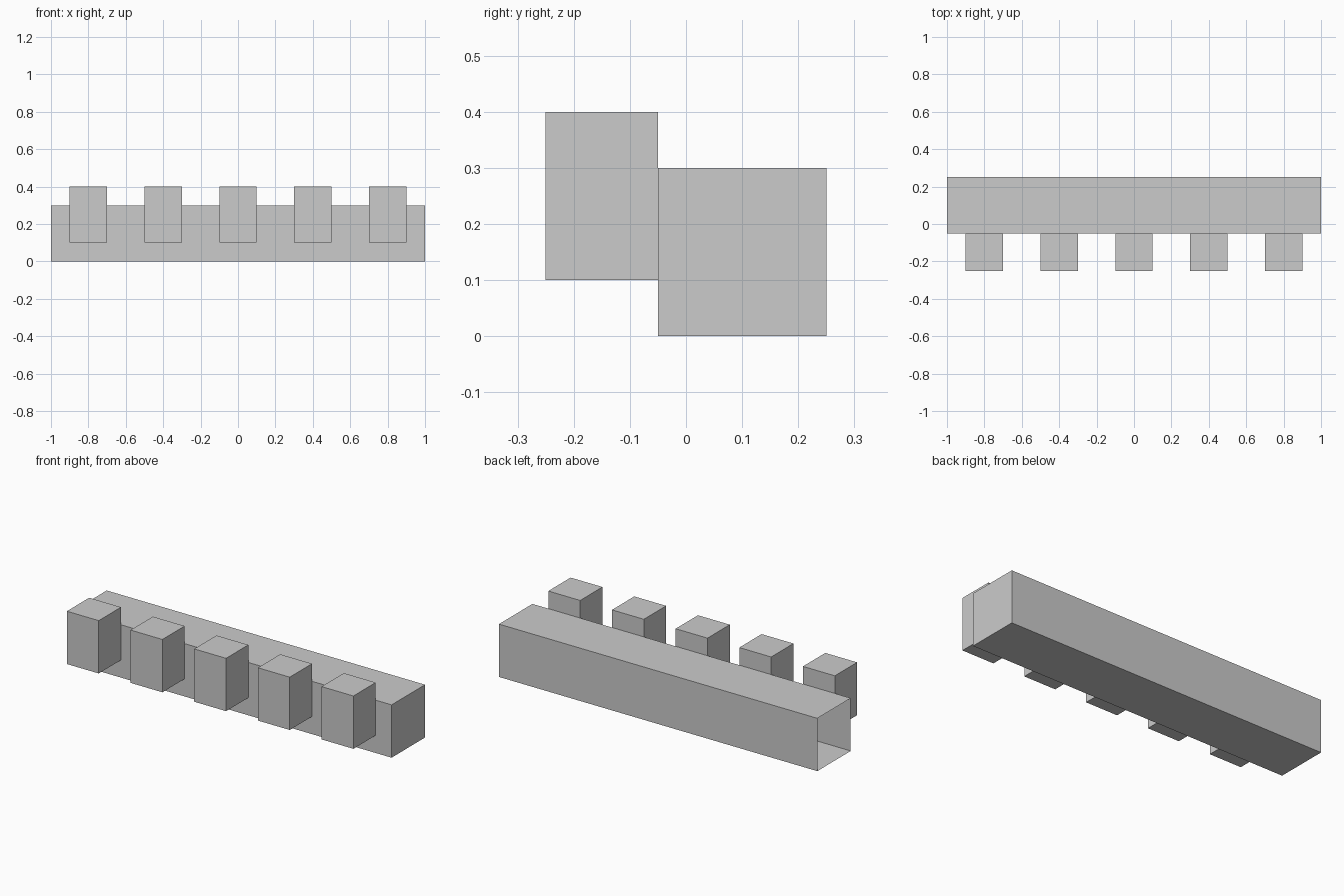
import bpy, bmesh
from mathutils import Vector

if "Cube" in bpy.data.objects:
    bpy.data.objects.remove(bpy.data.objects["Cube"])


def box(name, lo, hi, open_left=False):
    lo, hi = Vector(lo), Vector(hi)
    bm = bmesh.new()
    bmesh.ops.create_cube(bm, size=1)
    for v in bm.verts:
        v.co = (lo + hi) / 2 + v.co * (hi - lo)
    if open_left:
        bm.normal_update()
        ends = [f for f in bm.faces if f.normal.x < -0.9]
        bmesh.ops.delete(bm, geom=ends, context='FACES_ONLY')
    mesh = bpy.data.meshes.new(name)
    bm.to_mesh(mesh)
    bm.free()
    obj = bpy.data.objects.new(name, mesh)
    bpy.context.collection.objects.link(obj)
    return obj


# Long hollow beam, open at its left end
box("beam", (-1, -0.05, 0), (1, 0.25, 0.3), open_left=True)

# Row of raised blocks along the front
for i in range(5):
    x = -0.8 + 0.4 * i
    box(f"front_block_{i + 1}", (x - 0.1, -0.25, 0.1), (x + 0.1, -0.05, 0.4))
